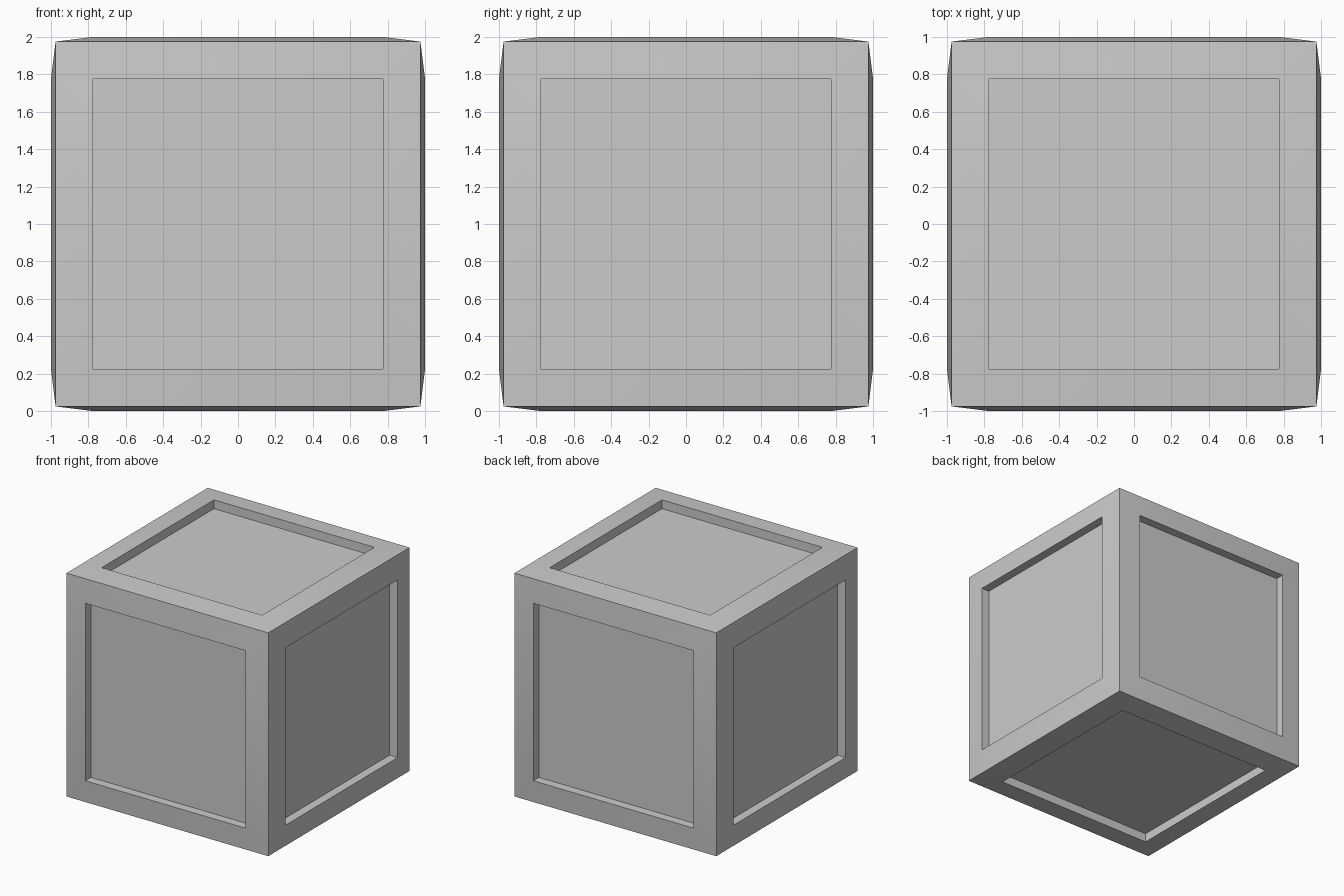
import bpy
import bmesh
import math

CORNER = 0.975      # half width measured at the cube corners
FRAME = 0.2         # width of the frame around each panel
RISE = 0.025        # how far the frame swells towards the panel
RECESS = 0.077      # depth of the sunken panel

old = bpy.data.objects.get("Cube")
if old:
    bpy.data.objects.remove(old, do_unlink=True)

# Single grey material
grey = bpy.data.materials.new("plain grey")
grey.use_nodes = True
colour = (0.6, 0.6, 0.6, 1.0)
grey.diffuse_color = colour
grey.node_tree.nodes["Principled BSDF"].inputs["Base Color"].default_value = colour

# Crate body: a cube with a swelling frame and a sunken panel on every side
bm = bmesh.new()
bmesh.ops.create_cube(bm, size=2 * CORNER)
panels = list(bm.faces)
for thickness, depth in ((FRAME, RISE), (0.0, -RECESS)):
    bmesh.ops.inset_individual(bm, faces=panels, thickness=thickness,
                               depth=depth, use_even_offset=True)
bmesh.ops.translate(bm, verts=bm.verts, vec=(0, 0, CORNER + RISE))

mesh = bpy.data.meshes.new("crate")
bm.to_mesh(mesh)
bm.free()
mesh.materials.append(grey)
crate = bpy.data.objects.new("crate", mesh)
bpy.context.collection.objects.link(crate)

# Soft frame shading with crisp cube edges
bpy.ops.object.select_all(action="DESELECT")
crate.select_set(True)
bpy.context.view_layer.objects.active = crate
bpy.ops.object.shade_smooth_by_angle(angle=math.radians(30))
